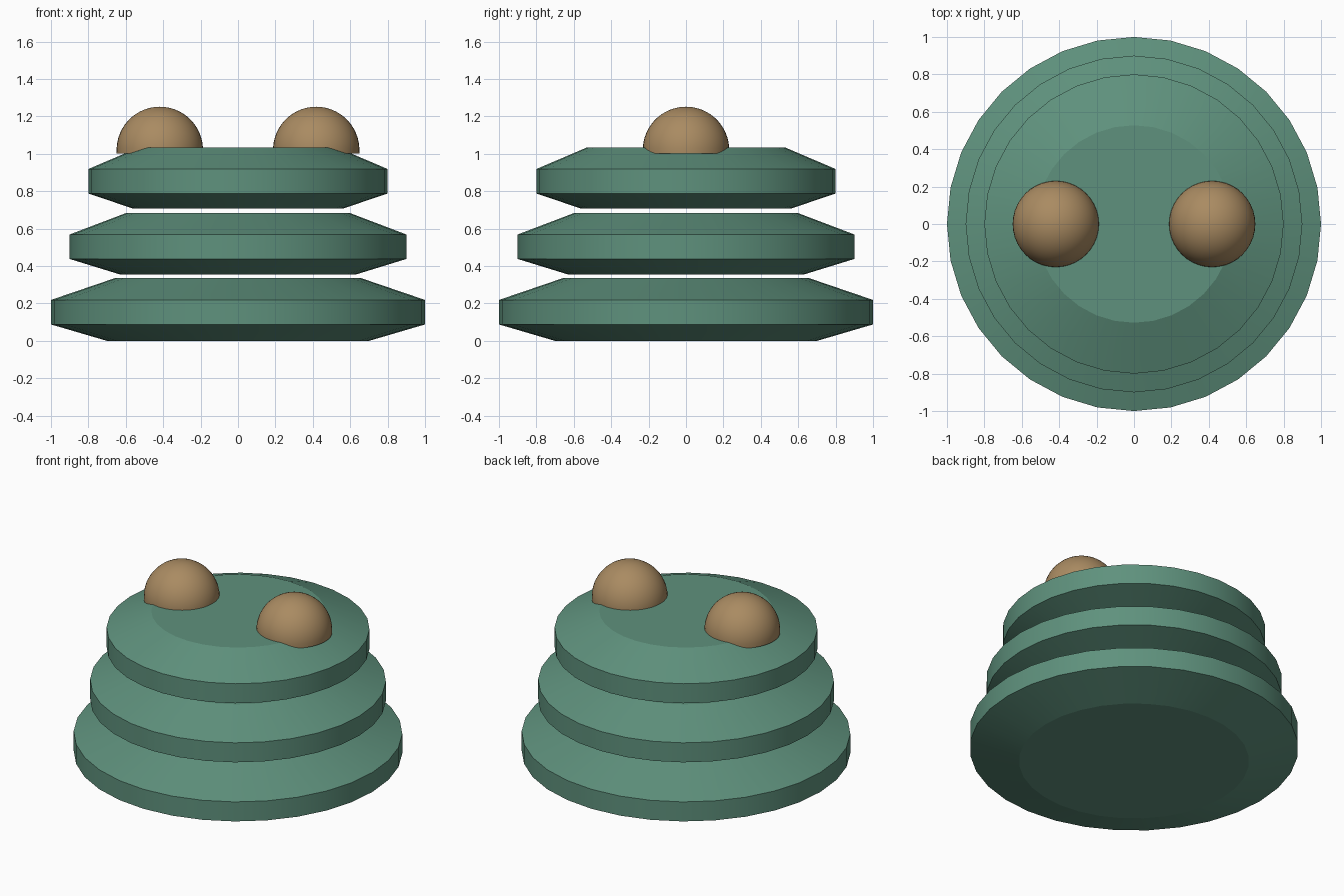
import bpy, bmesh, math

if "Cube" in bpy.data.objects:
    bpy.data.objects.remove(bpy.data.objects["Cube"])


def material(name, rgb):
    m = bpy.data.materials.new(name)
    m.diffuse_color = (*rgb, 1.0)
    m.use_nodes = True
    m.node_tree.nodes["Principled BSDF"].inputs["Base Color"].default_value = m.diffuse_color
    return m


green = material("sage_green", (0.114, 0.285, 0.205))
tan = material("tan_brown", (0.40, 0.258, 0.122))


def lathe(name, profile, sides, mat, angle, x=0.0):
    """Revolve (radius, z) points, listed bottom to top, into a closed solid."""
    bm = bmesh.new()
    rings = []
    for r, z in profile:
        if r < 1e-5:
            rings.append([bm.verts.new((x, 0, z))])
        else:
            rings.append([bm.verts.new((x + r * math.cos(2 * math.pi * i / sides),
                                        r * math.sin(2 * math.pi * i / sides), z))
                          for i in range(sides)])
    for a, b in zip(rings, rings[1:]):
        for i in range(sides):
            j = (i + 1) % sides
            if len(b) == 1:
                bm.faces.new((a[i], a[j], b[0]))
            else:
                bm.faces.new((a[i], a[j], b[j], b[i]))
    bm.faces.new(rings[0][::-1])
    if len(rings[-1]) > 1:
        bm.faces.new(rings[-1])
    bmesh.ops.recalc_face_normals(bm, faces=bm.faces)
    mesh = bpy.data.meshes.new(name)
    bm.to_mesh(mesh)
    bm.free()
    mesh.materials.append(mat)
    ob = bpy.data.objects.new(name, mesh)
    bpy.context.collection.objects.link(ob)
    bpy.ops.object.select_all(action='DESELECT')
    ob.select_set(True)
    bpy.context.view_layer.objects.active = ob
    bpy.ops.object.shade_smooth_by_angle(angle=math.radians(angle))
    return ob


# Three stacked bevelled discs, shrinking upwards, with small gaps between
for name, z, height, low_r, rim_r, top_r in (
        ("bottom_disc", 0.0, 0.335, 0.70, 1.0, 0.66),
        ("middle_disc", 0.355, 0.33, 0.63, 0.9, 0.595),
        ("top_disc", 0.707, 0.328, 0.56, 0.8, 0.528)):
    lathe(name, [(low_r, z), (rim_r, z + height - 0.25 + 0.003),
                 (rim_r, z + height - 0.116), (top_r, z + height)],
          32, green, 14)

# Two domes on the top disc, cut flat just below their centres
R, CZ, CUT = 0.231, 1.021, 1.003
start = math.asin((CUT - CZ) / R)
steps = 14
dome = []
for k in range(steps + 1):
    t = start + (math.pi / 2 - start) * k / steps
    dome.append((R * math.cos(t), CZ + R * math.sin(t)))
for name, x in (("left_dome", -0.418), ("right_dome", 0.418)):
    lathe(name, dome, 40, tan, 30, x)
